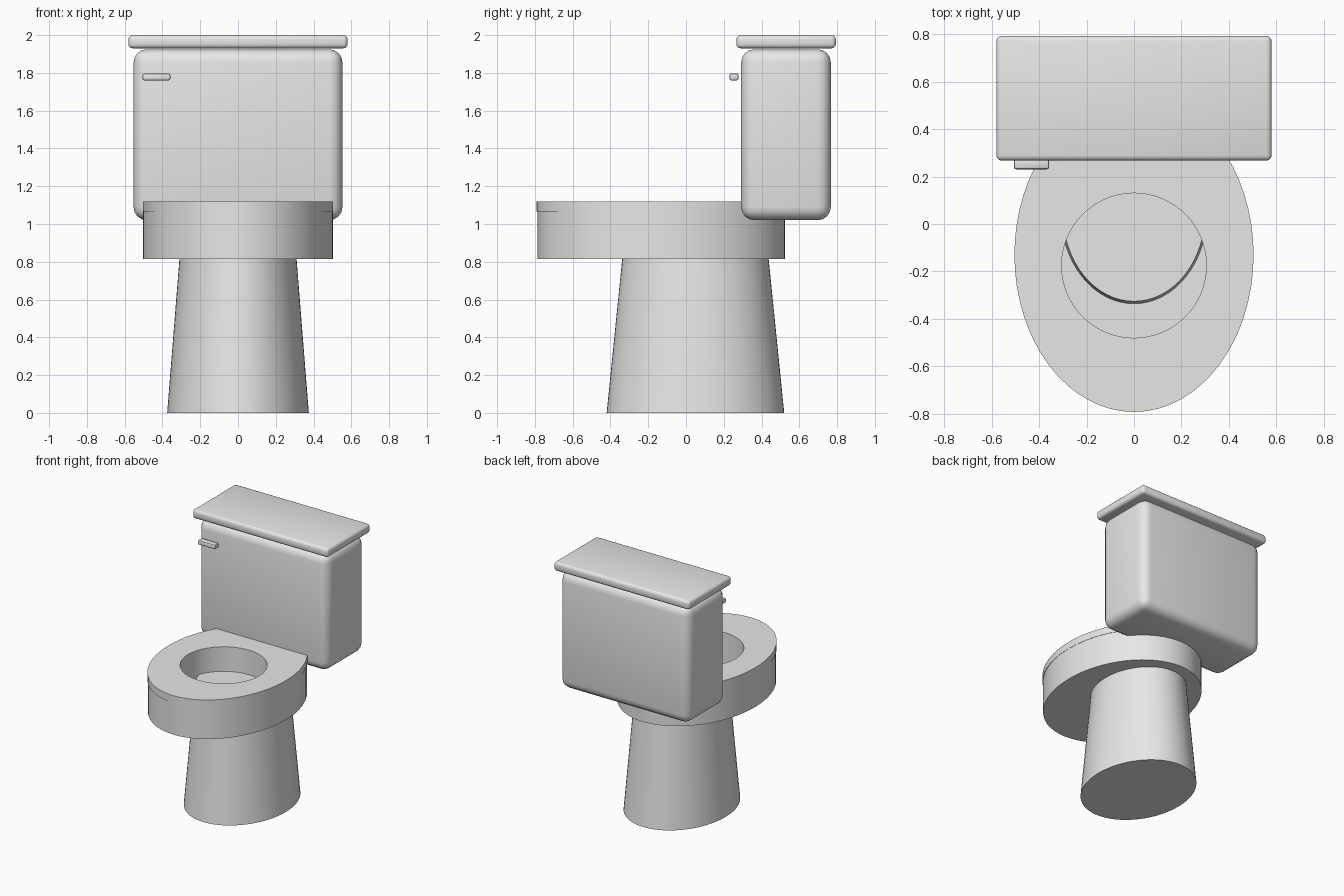
import bpy, bmesh, math

if "Cube" in bpy.data.objects:
    bpy.data.objects.remove(bpy.data.objects["Cube"], do_unlink=True)

# One glazed ceramic colour
ceramic = bpy.data.materials.new("ceramic_white")
ceramic.use_nodes = True
COLOUR = (0.8, 0.8, 0.79, 1)
ceramic.diffuse_color = COLOUR
ceramic.node_tree.nodes["Principled BSDF"].inputs["Base Color"].default_value = COLOUR

SIDES = 64


def finish(name, bm):
    bmesh.ops.recalc_face_normals(bm, faces=bm.faces)
    mesh = bpy.data.meshes.new(name)
    bm.to_mesh(mesh)
    bm.free()
    mesh.materials.append(ceramic)
    obj = bpy.data.objects.new(name, mesh)
    bpy.context.collection.objects.link(obj)
    bpy.ops.object.select_all(action="DESELECT")
    obj.select_set(True)
    bpy.context.view_layer.objects.active = obj
    bpy.ops.object.shade_smooth_by_angle(angle=math.radians(35))
    return obj


def loft(name, rings, closed=False):
    """Join ellipses given as (z, x radius, y radius, y centre)."""
    bm = bmesh.new()
    loops = []
    for z, rx, ry, cy in rings:
        angles = [2 * math.pi * i / SIDES for i in range(SIDES)]
        loops.append([bm.verts.new((rx * math.cos(a), cy + ry * math.sin(a), z)) for a in angles])
    pairs = list(zip(loops, loops[1:]))
    if closed:
        pairs.append((loops[-1], loops[0]))
    else:
        bm.faces.new(loops[0])
        bm.faces.new(loops[-1])
    for a, b in pairs:
        for i in range(SIDES):
            j = (i + 1) % SIDES
            bm.faces.new((a[i], a[j], b[j], b[i]))
    return finish(name, bm)


def rounded_box(name, low, high, radius, segments):
    bm = bmesh.new()
    bmesh.ops.create_cube(bm, size=1)
    for v in bm.verts:
        v.co = [(l + h) / 2 + c * (h - l) for l, h, c in zip(low, high, v.co)]
    bmesh.ops.bevel(bm, geom=bm.edges[:], offset=radius, segments=segments,
                    profile=0.5, affect="EDGES")
    return finish(name, bm)


# Tapered pedestal, its top showing inside the bowl
loft("pedestal", [(0, 0.375, 0.47, 0.05), (0.93, 0.301, 0.376, 0.05)])

# Oval bowl with a round well
HOLE = (0.305, 0.305, -0.175)
loft("bowl", [(0.815, 0.502, 0.655, -0.13), (1.07, 0.502, 0.655, -0.13),
              (1.07, *HOLE), (0.83, *HOLE)])

# Oval seat ring
loft("seat", [(1.065, 0.504, 0.662, -0.13), (1.12, 0.504, 0.662, -0.13),
              (1.12, *HOLE), (1.065, *HOLE)], closed=True)

# Cistern, lid and flush handle
rounded_box("tank", (-0.553, 0.292, 1.02), (0.553, 0.767, 1.925), 0.07, 4)
rounded_box("tank_lid", (-0.58, 0.267, 1.93), (0.58, 0.793, 2.0), 0.022, 3)
rounded_box("flush_handle", (-0.506, 0.23, 1.76), (-0.358, 0.278, 1.797), 0.01, 2)
